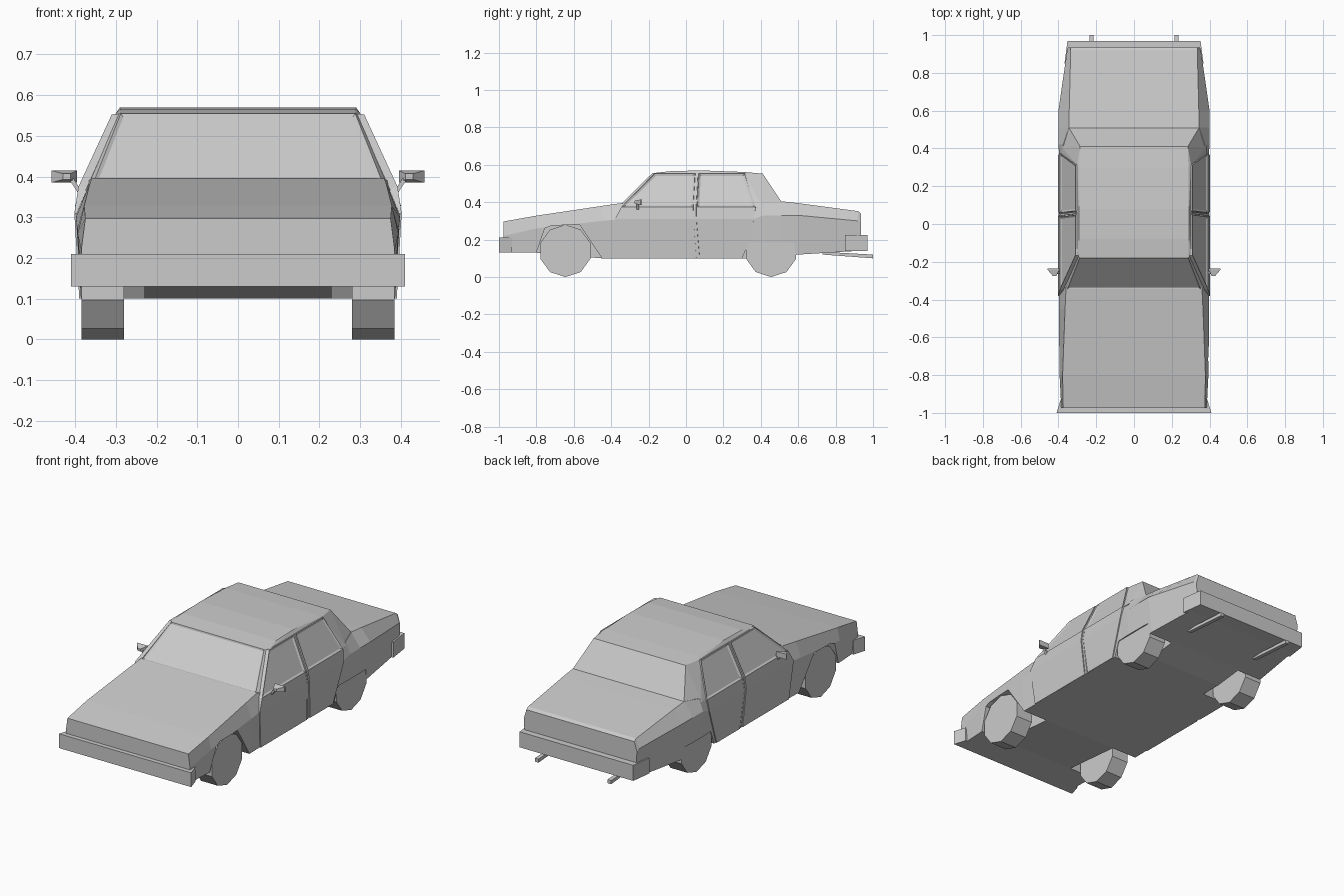
import bpy, bmesh, math
from mathutils import Vector

cube = bpy.data.objects.get("Cube")
if cube:
    bpy.data.objects.remove(cube)

GREY = (0.6, 0.6, 0.6, 1)
paint = bpy.data.materials.new("plain_grey")
paint.use_nodes = True
paint.diffuse_color = GREY
paint.node_tree.nodes["Principled BSDF"].inputs["Base Color"].default_value = GREY


def finish(name, bm, mirror=False):
    mesh = bpy.data.meshes.new(name)
    bm.to_mesh(mesh)
    bm.free()
    mesh.materials.append(paint)
    ob = bpy.data.objects.new(name, mesh)
    bpy.context.collection.objects.link(ob)
    if mirror:
        ob.modifiers.new("mirror", 'MIRROR')
    return ob


def hull_mesh(points):
    bm = bmesh.new()
    for p in points:
        bm.verts.new(p)
    bmesh.ops.convex_hull(bm, input=bm.verts[:])
    bmesh.ops.dissolve_limit(bm, angle_limit=0.01, verts=bm.verts[:], edges=bm.edges[:])
    bmesh.ops.recalc_face_normals(bm, faces=bm.faces[:])
    return bm


def hull(name, points, mirror=False):
    return finish(name, hull_mesh(points), mirror)


def both(points):
    return [(s * x, y, z) for x, y, z in points for s in (1, -1)]


def block(x0, x1, y0, y1, z0, z1):
    return [(x, y, z) for x in (x0, x1) for y in (y0, y1) for z in (z0, z1)]


# Lower body: sections along y as bottom, waist and shoulder (x, z)
sections = [
    (-0.975, 0.375, 0.13, 0.385, 0.22, 0.375, 0.297),
    (-0.80, 0.385, 0.13, 0.394, 0.26, 0.378, 0.328),
    (-0.45, 0.386, 0.10, 0.398, 0.30, 0.365, 0.380),
    (-0.345, 0.384, 0.10, 0.397, 0.31, 0.360, 0.395),
    (-0.28, 0.384, 0.10, 0.396, 0.31, 0.384, 0.378),
    (0.36, 0.384, 0.10, 0.396, 0.31, 0.384, 0.378),
    (0.42, 0.386, 0.10, 0.400, 0.33, 0.375, 0.395),
    (0.51, 0.386, 0.11, 0.400, 0.33, 0.345, 0.405),
    (0.60, 0.382, 0.12, 0.400, 0.33, 0.343, 0.395),
    (0.92, 0.347, 0.14, 0.354, 0.30, 0.335, 0.352),
    (0.935, 0.345, 0.14, 0.350, 0.29, 0.335, 0.340),
]
bm = bmesh.new()
rings = []
for y, xb, zb, xm, zm, xt, zt in sections:
    half = [(xb, zb), (xm, zm), (xt, zt)]
    loop = half + [(-x, z) for x, z in reversed(half)]
    rings.append([bm.verts.new((x, y, z)) for x, z in loop])
for a, b in zip(rings, rings[1:]):
    for i in range(len(a)):
        j = (i + 1) % len(a)
        bm.faces.new((a[i], a[j], b[j], b[i]))
bm.faces.new(rings[0])
bm.faces.new(rings[-1])
bmesh.ops.recalc_face_normals(bm, faces=bm.faces[:])
body = finish("body", bm)

# Wheel arches cut from the body sides
front_arch = [(-0.80, 0.05), (-0.80, 0.13), (-0.755, 0.26), (-0.72, 0.275),
              (-0.57, 0.28), (-0.45, 0.10), (-0.43, 0.05)]
rear_arch = [(0.29, 0.05), (0.30, 0.10), (0.335, 0.182), (0.58, 0.182), (0.592, 0.05)]
for label, arch in (("front", front_arch), ("rear", rear_arch)):
    for side, s in (("left", 1), ("right", -1)):
        cutter = hull(f"{label}_{side}_arch_cutter",
                      [(s * x, y, z) for x in (0.23, 0.5) for y, z in arch])
        cutter.hide_render = True
        cutter.hide_viewport = True
        cut = body.modifiers.new("arch", 'BOOLEAN')
        cut.operation = 'DIFFERENCE'
        cut.solver = 'EXACT'
        cut.object = cutter

# Cabin with a recessed windscreen
bm = hull_mesh(both([
    (0.352, -0.345, 0.393), (0.385, -0.31, 0.37), (0.385, 0.41, 0.375), (0.345, 0.51, 0.404),
    (0.288, -0.18, 0.555), (0.302, -0.14, 0.553), (0.302, 0.31, 0.553), (0.285, 0.41, 0.553),
    (0.29, -0.08, 0.566), (0.29, 0.08, 0.57), (0.288, 0.30, 0.562)]))
bm.normal_update()
screen = [f for f in bm.faces if f.normal.y < -0.4 and f.normal.z > 0.2
          and abs(f.normal.x) < 0.1 and f.calc_area() > 0.05]
bmesh.ops.inset_region(bm, faces=screen, thickness=0.008, depth=-0.005, use_even_offset=True)
finish("cabin", bm)

# Doors: slightly proud panels with recessed window panes
door_rows = [(0.390, 0.10), (0.402, 0.31), (0.392, 0.375), (0.310, 0.553)]
door_edges = {
    "front_doors": [(-0.355, 0.055), (-0.38, 0.04), (-0.345, 0.038), (-0.165, 0.048)],
    "rear_doors": [(0.08, 0.285), (0.06, 0.365), (0.06, 0.372), (0.07, 0.312)],
}
for name, edges in door_edges.items():
    bm = bmesh.new()
    rows = [[bm.verts.new((x, y, z)) for y in ends]
            for (x, z), ends in zip(door_rows, edges)]
    for a, b in zip(rows, rows[1:]):
        pane = bm.faces.new((a[0], a[1], b[1], b[0]))
    bm.normal_update()
    bmesh.ops.inset_region(bm, faces=[pane], thickness=0.01, depth=-0.006,
                           use_boundary=True, use_even_offset=True)
    door = finish(name, bm)
    shell = door.modifiers.new("thickness", 'SOLIDIFY')
    shell.thickness = 0.02
    shell.offset = -1
    door.modifiers.new("mirror", 'MIRROR')

# Strip between the doors
hull("centre_pillars", [(x - d, y + w, z) for (x, z), y in
                        zip(door_rows, (0.0675, 0.05, 0.049, 0.059))
                        for d in (0.003, 0.02) for w in (-0.005, 0.005)], True)

# Bumpers
hull("front_bumper", both([(x, y, z) for x, y in ((0.41, -1.0), (0.388, -0.93))
                           for z in (0.13, 0.21)]))
hull("rear_bumper", both([(x, y, z) for x, y in ((0.352, 0.97), (0.368, 0.85))
                          for z in (0.138, 0.225)]))

# Ten-sided wheels
for label, y in (("front", -0.645), ("rear", 0.455)):
    rim = [(y + 0.14 * math.sin(a), 0.14 - 0.14 * math.cos(a))
           for a in (math.tau * i / 10 for i in range(10))]
    hull(f"{label}_wheels", [(x, py, pz) for x in (0.28, 0.384) for py, pz in rim], True)

# Door mirrors on angled stems
hull("mirror_heads", block(0.395, 0.458, -0.242, -0.235, 0.385, 0.415)
     + block(0.412, 0.43, -0.275, -0.27, 0.393, 0.407), True)
hull("mirror_stems", [(x + d, y, z) for x, z in ((0.382, 0.352), (0.41, 0.395))
                      for d in (-0.006, 0.006) for y in (-0.265, -0.25)], True)

# Exhaust pipes
hull("exhaust_pipes", [(x, y, z) for x in (0.214, 0.236)
                       for y, z in ((0.73, 0.12), (0.73, 0.135), (1.0, 0.10), (1.0, 0.12))], True)
